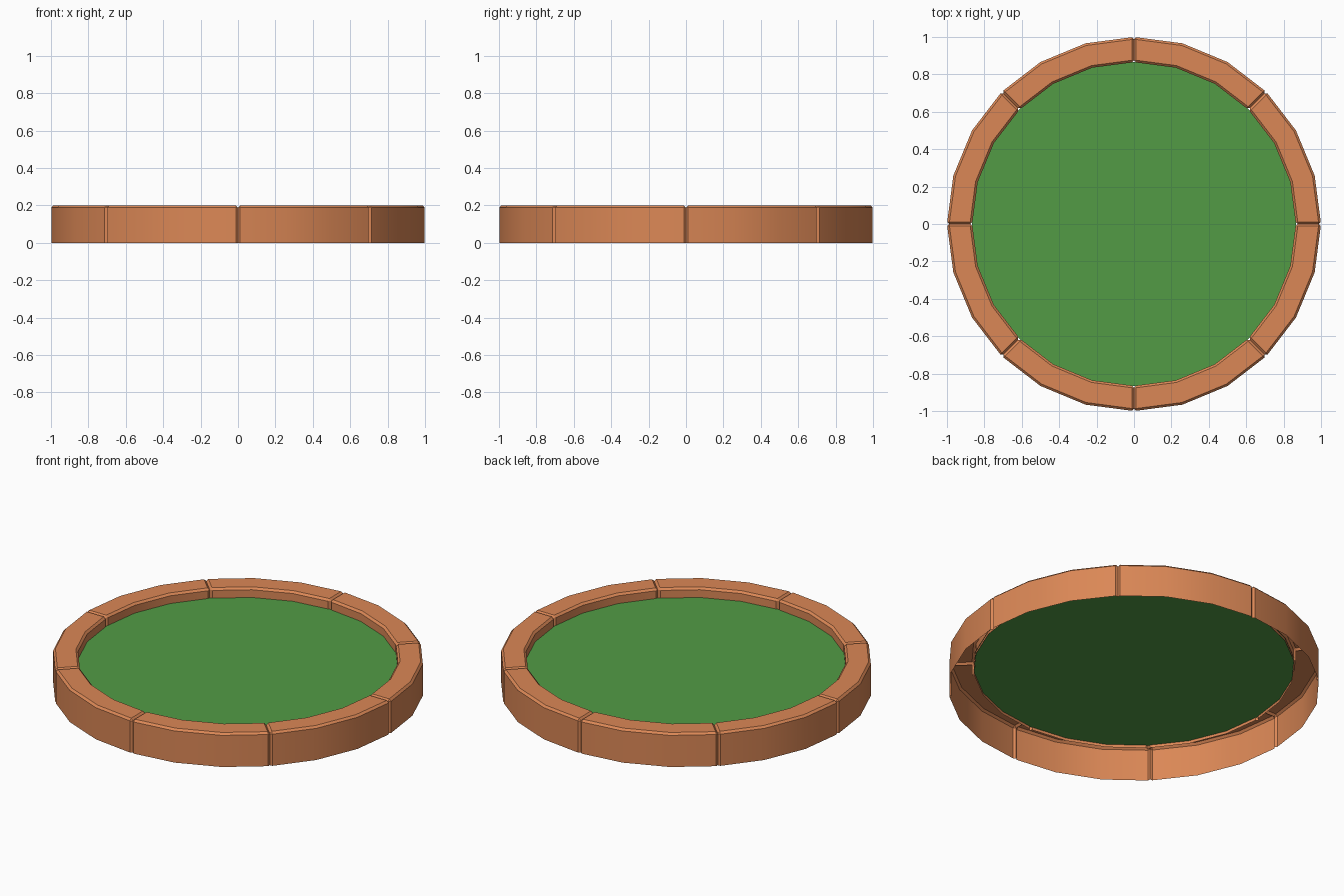
import bpy, bmesh, math

if "Cube" in bpy.data.objects:
    bpy.data.objects.remove(bpy.data.objects["Cube"])

R_OUT, R_IN, H = 1.0, 0.865, 0.2     # ring radii and height
C = 0.012                            # chamfer size
INNER_BOTTOM, BED_Z = 0.125, 0.142   # lower edge of inner wall, planted surface
STEP = math.radians(15)


def material(name, rgb):
    m = bpy.data.materials.new(name)
    m.diffuse_color = (*rgb, 1)
    m.use_nodes = True
    m.node_tree.nodes["Principled BSDF"].inputs["Base Color"].default_value = m.diffuse_color
    return m


clay = material("terracotta", (0.71, 0.245, 0.093))
green = material("grass_green", (0.084, 0.33, 0.06))


def finish(bm, name, mat):
    bmesh.ops.remove_doubles(bm, verts=bm.verts, dist=1e-5)
    me = bpy.data.meshes.new(name)
    bm.to_mesh(me)
    bm.free()
    me.materials.append(mat)
    ob = bpy.data.objects.new(name, me)
    bpy.context.collection.objects.link(ob)
    return ob


def on_ring(t, r, z):
    """Point on the 24-sided ring; t counts 15 degree steps, between corners along the chord."""
    k = math.floor(t)
    f = t - k
    a, b = k * STEP, (k + 1) * STEP
    return (r * ((1 - f) * math.cos(a) + f * math.cos(b)),
            r * ((1 - f) * math.sin(a) + f * math.sin(b)), z)


# Cross-sections: full brick, and the inset one at the bottom of the joint
full = [(R_OUT, 0), (R_OUT, H - C), (R_OUT - C, H),
        (R_IN + C, H), (R_IN, H - C), (R_IN, INNER_BOTTOM)]
inset = [(R_OUT - C, 0), (R_OUT - C, H - C), (R_OUT - C, H - C),
         (R_IN + C, H - C), (R_IN + C, H - C), (R_IN + C, INNER_BOTTOM)]

# Eight bricks, open underneath, chamfered at every joint
for i in range(8):
    bm = bmesh.new()
    rows = []
    for t, prof, shift in ((0, inset, 0), (0, full, 1), (1, full, 0),
                           (2, full, 0), (3, full, -1), (3, inset, 0)):
        row = []
        for r, z in prof:
            off = shift * C / (2 * r * math.sin(STEP / 2))
            row.append(bm.verts.new(on_ring(i * 3 + t + off, r, z)))
        rows.append(row)
    for a, b in zip(rows, rows[1:]):
        for j in range(5):
            bm.faces.new((a[j], b[j], b[j + 1], a[j + 1]))
    ob = finish(bm, f"edging_brick_{i + 1}", clay)
    bpy.context.view_layer.objects.active = ob
    ob.select_set(True)
    bpy.ops.object.shade_smooth_by_angle(angle=math.radians(30))
    ob.select_set(False)

# Green planted surface inside the ring
bm = bmesh.new()
bm.faces.new([bm.verts.new(on_ring(k, R_IN + 0.002, BED_Z)) for k in range(24)])
finish(bm, "grass_bed", green)
